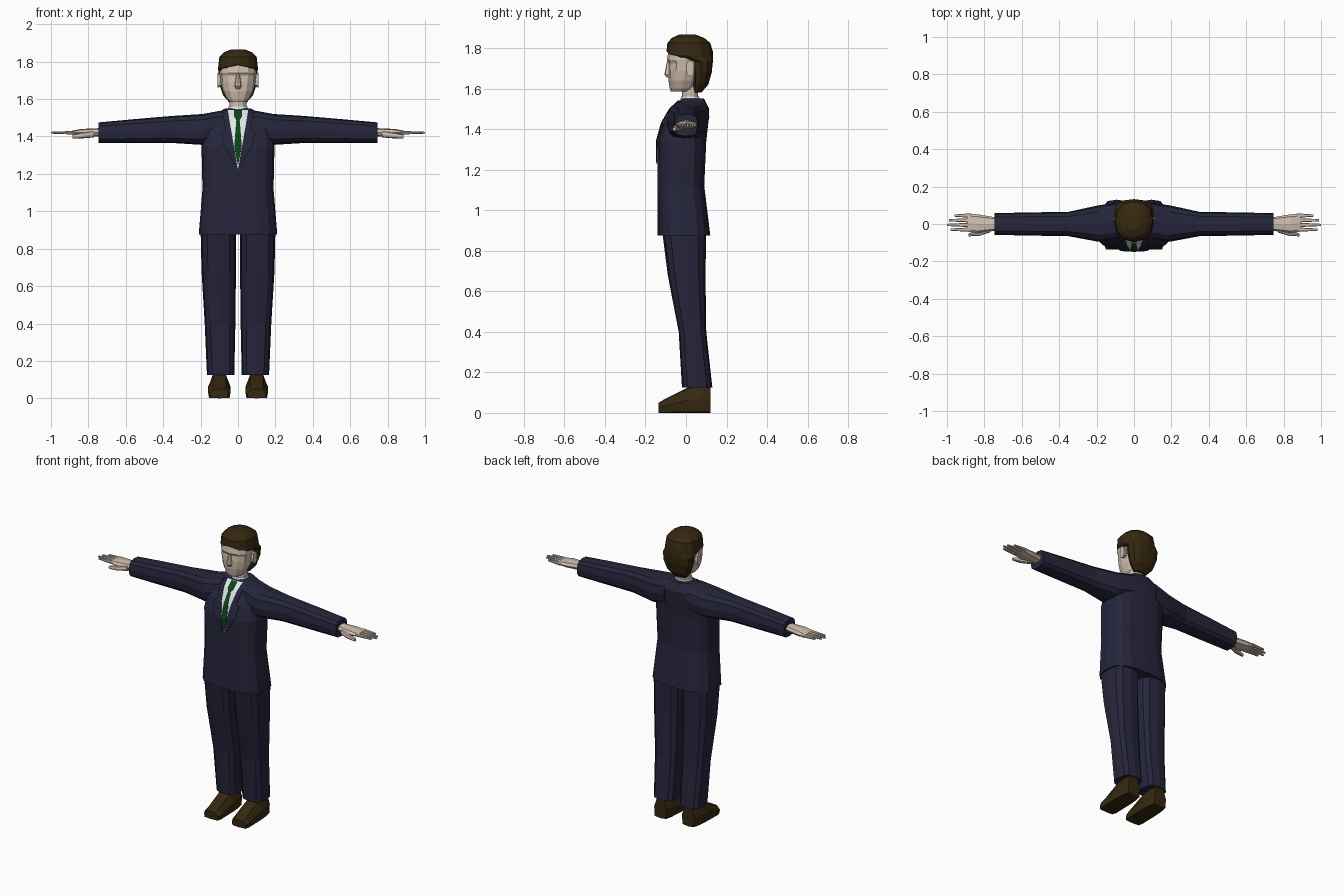
import bpy, bmesh
from math import cos, sin, tau, copysign
from mathutils import Vector
from mathutils.bvhtree import BVHTree

default_cube = bpy.data.objects.get("Cube")
if default_cube:
    bpy.data.objects.remove(default_cube, do_unlink=True)


def material(name, red, green, blue):
    mat = bpy.data.materials.new(name)
    mat.use_nodes = True
    colour = (red, green, blue, 1)
    mat.diffuse_color = colour
    mat.node_tree.nodes["Principled BSDF"].inputs["Base Color"].default_value = colour
    return mat


NAVY = material("navy_cloth", red=.019, green=.019, blue=.045)
SKIN = material("pale_skin", red=.62, green=.51, blue=.42)
BROWN = material("dark_brown", red=.036, green=.021, blue=.005)
WHITE = material("shirt_white", red=.75, green=.8, blue=.8)
GREEN = material("tie_green", red=.003, green=.06, blue=.008)


def outline(sides, power, taper=0):
    """Rounded box section in a unit square, optionally narrowed towards its top."""
    points = []
    for i in range(sides):
        angle = tau * i / sides
        u, v = (copysign(abs(w) ** (2 / power), w) for w in (sin(angle), cos(angle)))
        points.append((u * (1 - taper * max(v, 0)), v))
    return points


BODY = outline(sides=16, power=3)
LIMB = outline(sides=12, power=3)
ROUND = outline(sides=12, power=2.3)
SMALL = outline(sides=8, power=2.5)
SOLE = outline(sides=8, power=8, taper=.4)


def level(z, wide, front, back, x=0, droop=0):
    """Horizontal ring; droop lowers its sides."""
    middle, depth = (front + back) / 2, (back - front) / 2
    return lambda u, v: (x + u * wide, middle + v * depth, z - droop * abs(u))


def across(x, front, back, bottom, top):
    """Ring standing square to the x axis."""
    def place(u, v):
        return (x, (front + back + u * (back - front)) / 2, (bottom + top + v * (top - bottom)) / 2)
    return place


def along(y, wide, top, x=.1):
    """Ring standing on the ground, square to the y axis."""
    return lambda u, v: (x + u * wide, y, top * (v + 1) / 2)


def make_object(name, bm, mat):
    bmesh.ops.recalc_face_normals(bm, faces=bm.faces)
    mesh = bpy.data.meshes.new(name)
    bm.to_mesh(mesh)
    bm.free()
    mesh.materials.append(mat)
    obj = bpy.data.objects.new(name, mesh)
    bpy.context.collection.objects.link(obj)
    return obj


def loft(name, mat, section, *rings, side=1):
    """Skin a section through a run of rings and cap both ends."""
    bm = bmesh.new()
    loops = []
    for ring in rings:
        spots = [ring(u, v) for u, v in section]
        loops.append([bm.verts.new((x * side, y, z)) for x, y, z in spots])
    for low, high in zip(loops, loops[1:]):
        for i in range(len(section)):
            bm.faces.new((low[i - 1], low[i], high[i], high[i - 1]))
    bm.faces.new(loops[0])
    bm.faces.new(loops[-1])
    return make_object(name, bm, mat)


# Jacket body
jacket = loft("jacket_body", NAVY, BODY,
              level(z=.875, wide=.21, front=-.14, back=.12),
              level(z=1.12, wide=.19, front=-.14, back=.09),
              level(z=1.34, wide=.195, front=-.14, back=.1),
              level(z=1.43, wide=.185, front=-.115, back=.11),
              level(z=1.5, wide=.15, front=-.075, back=.115),
              level(z=1.55, wide=.07, front=-.02, back=.09))
surface = BVHTree.FromPolygons([v.co for v in jacket.data.vertices],
                               [p.vertices for p in jacket.data.polygons])
V_BOTTOM, V_TOP = 1.23, 1.54


def panel(name, mat, bottom, inner, outer, lift, side=1):
    """Thin plate laid on the jacket front between two edge rules x(z)."""
    rows, columns = 24, 6
    bm = bmesh.new()
    grid = []
    for r in range(rows + 1):
        z = bottom + (V_TOP - bottom) * r / rows
        line = []
        for c in range(columns + 1):
            x = side * (inner(z) + (outer(z) - inner(z)) * c / columns)
            start = Vector((x, -.2, z))
            hit = surface.ray_cast(start, Vector((0, 1, 0)))[0] or surface.find_nearest(start)[0]
            line.append(bm.verts.new((x, hit.y - lift, z)))
        grid.append(line)
    for low, high in zip(grid, grid[1:]):
        for c in range(columns):
            bm.faces.new((low[c], low[c + 1], high[c + 1], high[c]))
    solid = make_object(name, bm, mat).modifiers.new("thickness", "SOLIDIFY")
    solid.thickness = .004
    solid.offset = 0


def opening(z):
    return .002 + .17 * (z - V_BOTTOM)


def tie_half(z):
    if z > 1.5:
        return .02
    return min(.001 + .2 * (z - 1.25), .02 - .08 * (z - 1.35))


def lapel_edge(z):
    notch = .055 if z < 1.43 else .03
    return opening(z) + min(.005 + .4 * (z - V_BOTTOM), notch, .01 + V_TOP - z)


# Shirt front and tie
panel("shirt_front", WHITE, V_BOTTOM, lambda z: -opening(z), opening, lift=.003)
panel("tie", GREEN, 1.25, lambda z: -tie_half(z), tie_half, lift=.007)

# Neck and collar
loft("neck", SKIN, ROUND,
     level(z=1.5, wide=.045, front=-.02, back=.06),
     level(z=1.62, wide=.045, front=-.02, back=.06))
loft("shirt_collar", WHITE, ROUND,
     level(z=1.52, wide=.06, front=-.03, back=.07),
     level(z=1.56, wide=.05, front=-.025, back=.065))

# Head, with a jaw and brow ridge
loft("head", SKIN, ROUND,
     level(z=1.585, wide=.045, front=-.075, back=.02),
     level(z=1.6, wide=.06, front=-.08, back=.04),
     level(z=1.64, wide=.08, front=-.087, back=.06),
     level(z=1.69, wide=.093, front=-.088, back=.08),
     level(z=1.725, wide=.097, front=-.085, back=.09),
     level(z=1.74, wide=.098, front=-.094, back=.09),
     level(z=1.79, wide=.095, front=-.086, back=.1),
     level(z=1.83, wide=.07, front=-.06, back=.08))
loft("nose", SKIN, SMALL,
     level(z=1.655, wide=.012, front=-.095, back=-.07),
     level(z=1.67, wide=.018, front=-.107, back=-.07),
     level(z=1.735, wide=.009, front=-.094, back=-.07))

# Hair: narrow at the nape, stepping out over the forehead
loft("hair", BROWN, ROUND,
     level(z=1.58, wide=.045, front=.035, back=.075),
     level(z=1.62, wide=.08, front=.03, back=.11),
     level(z=1.68, wide=.1, front=.025, back=.127),
     level(z=1.735, wide=.104, front=.015, back=.133),
     level(z=1.775, wide=.104, front=-.07, back=.133, droop=.025),
     level(z=1.785, wide=.107, front=-.096, back=.132, droop=.025),
     level(z=1.825, wide=.1, front=-.092, back=.12),
     level(z=1.85, wide=.075, front=-.07, back=.09),
     level(z=1.866, wide=.035, front=-.035, back=.05))

# Paired parts
for label, side in (("left", 1), ("right", -1)):
    def pair(name, mat, section, *rings):
        loft(label + "_" + name, mat, section, *rings, side=side)

    panel(label + "_lapel", NAVY, V_BOTTOM, opening, lapel_edge, lift=.007, side=side)
    pair("ear", SKIN, SMALL,
         across(x=.085, front=0, back=.035, bottom=1.67, top=1.73),
         across(x=.11, front=0, back=.04, bottom=1.66, top=1.74))
    pair("sleeve", NAVY, LIMB,
         across(x=.08, front=-.08, back=.115, bottom=1.38, top=1.54),
         across(x=.19, front=-.095, back=.1, bottom=1.355, top=1.52),
         across(x=.35, front=-.065, back=.065, bottom=1.365, top=1.51),
         across(x=.55, front=-.062, back=.062, bottom=1.365, top=1.493),
         across(x=.745, front=-.058, back=.058, bottom=1.365, top=1.475))
    pair("trouser_leg", NAVY, LIMB,
         level(z=.125, wide=.073, front=-.02, back=.13, x=.093),
         level(z=.4, wide=.082, front=-.036, back=.1, x=.096),
         level(z=.68, wide=.092, front=-.09, back=.096, x=.103),
         level(z=.9, wide=.095, front=-.118, back=.1, x=.105))
    pair("shoe", BROWN, SOLE,
         along(y=-.135, wide=.05, top=.05),
         along(y=-.11, wide=.06, top=.065),
         along(y=.01, wide=.06, top=.125),
         along(y=.08, wide=.055, top=.14),
         along(y=.12, wide=.045, top=.13))

    # Palm, thumb and four fingers
    pair("palm", SKIN, SMALL,
         across(x=.73, front=-.034, back=.034, bottom=1.4, top=1.445),
         across(x=.84, front=-.05, back=.052, bottom=1.4, top=1.44),
         across(x=.89, front=-.04, back=.054, bottom=1.41, top=1.43))
    pair("thumb", SKIN, SMALL,
         across(x=.77, front=-.045, back=-.01, bottom=1.395, top=1.43),
         across(x=.83, front=-.064, back=-.035, bottom=1.39, top=1.42),
         across(x=.885, front=-.066, back=-.05, bottom=1.39, top=1.41))
    tips = {"index": .98, "middle": 1, "ring": .99, "little": .96}
    for number, (finger, tip) in enumerate(tips.items()):
        y = -.03 + number * .025
        pair(finger + "_finger", SKIN, SMALL,
             across(x=.87, front=y - .012, back=y + .012, bottom=1.41, top=1.43),
             across(x=tip, front=y - .006, back=y + .006, bottom=1.415, top=1.425))
